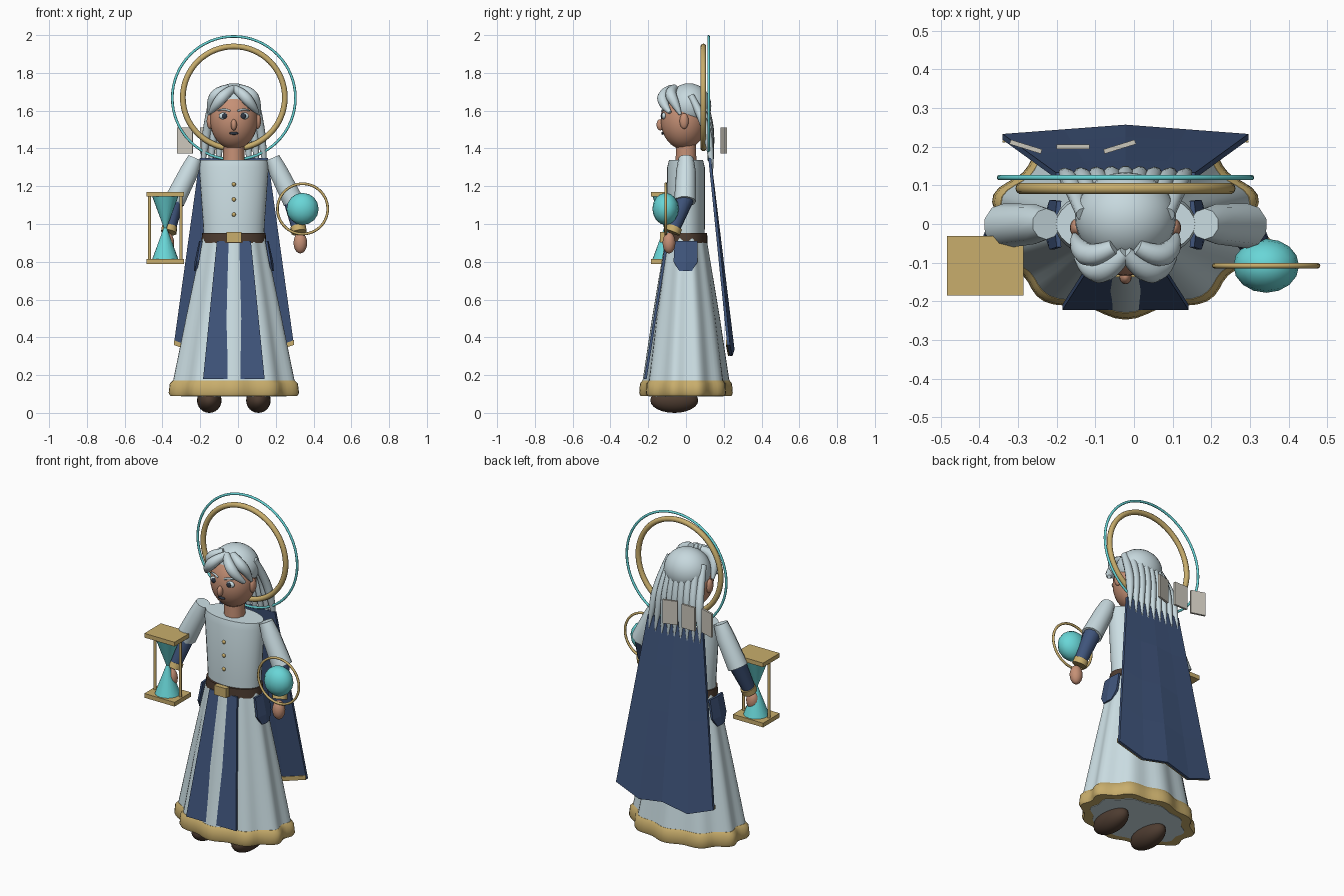
import bpy, bmesh, math
from mathutils import Vector

cube = bpy.data.objects.get("Cube")
if cube:
    bpy.data.objects.remove(cube)

CX = -0.022  # body centre line


def material(name, rgb):
    m = bpy.data.materials.new(name)
    m.use_nodes = True
    m.diffuse_color = (*rgb, 1)
    m.node_tree.nodes["Principled BSDF"].inputs["Base Color"].default_value = (*rgb, 1)
    return m


WHITE = material("pale cloth", (0.60, 0.73, 0.77))
HAIR = material("silver hair", (0.57, 0.69, 0.73))
BLUE = material("navy cloth", (0.05, 0.09, 0.20))
GOLD = material("gold", (0.58, 0.42, 0.15))
CYAN = material("cyan glow", (0.14, 0.67, 0.68))
SKIN = material("skin", (0.56, 0.28, 0.18))
BROWN = material("dark leather", (0.075, 0.045, 0.03))
PAPER = material("parchment", (0.60, 0.57, 0.50))
DARK = material("dark eye", (0.03, 0.04, 0.06))


def finish(ob, name, mat, smooth=True):
    ob.name = name
    ob.data.materials.append(mat)
    if smooth:
        bpy.ops.object.select_all(action='DESELECT')
        ob.select_set(True)
        bpy.context.view_layer.objects.active = ob
        bpy.ops.object.shade_smooth_by_angle(angle=math.radians(40))
    return ob


def mesh_object(bm, name, mat, smooth=True):
    bmesh.ops.recalc_face_normals(bm, faces=bm.faces)
    me = bpy.data.meshes.new(name)
    bm.to_mesh(me)
    bm.free()
    ob = bpy.data.objects.new(name, me)
    bpy.context.collection.objects.link(ob)
    return finish(ob, name, mat, smooth)


def ball(name, loc, size, mat, segs=24):
    bpy.ops.mesh.primitive_uv_sphere_add(segments=segs, ring_count=segs // 2, location=loc)
    ob = bpy.context.object
    ob.scale = size
    return finish(ob, name, mat)


def box(name, loc, size, mat, turn=0):
    bpy.ops.mesh.primitive_cube_add(size=1, location=loc, rotation=(0, 0, turn))
    ob = bpy.context.object
    ob.scale = size
    return finish(ob, name, mat, False)


def ring(name, loc, radius, tube, mat):
    bpy.ops.mesh.primitive_torus_add(location=loc, rotation=(math.pi / 2, 0, 0), major_radius=radius,
                                     minor_radius=tube, major_segments=64, minor_segments=10)
    return finish(bpy.context.object, name, mat)


def tube(name, points, radii, mat, kind='POLY'):
    """Tapered tube through points."""
    cu = bpy.data.curves.new(name, 'CURVE')
    cu.dimensions = '3D'
    cu.bevel_depth = 1
    cu.bevel_resolution = 3
    cu.use_fill_caps = True
    cu.resolution_u = 6
    sp = cu.splines.new(kind)
    sp.points.add(len(points) - 1)
    for p, co, r in zip(sp.points, points, radii):
        p.co = (*co, 1)
        p.radius = r
    if kind == 'NURBS':
        sp.order_u = 3
        sp.use_endpoint_u = True
    ob = bpy.data.objects.new(name, cu)
    bpy.context.collection.objects.link(ob)
    bpy.ops.object.select_all(action='DESELECT')
    ob.select_set(True)
    bpy.context.view_layer.objects.active = ob
    bpy.ops.object.convert(target='MESH')
    return finish(bpy.context.object, name, mat)


def loft(name, rings, mat, centre=(CX, 0), segs=32, folds=0):
    """Stack of elliptical rings (z, rx, ry, fold depth), capped."""
    bm = bmesh.new()
    loops = []
    for z, rx, ry, depth in rings:
        loop = []
        for i in range(segs):
            a = math.tau * i / segs
            k = 1 + depth * math.cos(folds * a)
            loop.append(bm.verts.new((centre[0] + rx * k * math.sin(a), centre[1] - ry * k * math.cos(a), z)))
        loops.append(loop)
    for lo, hi in zip(loops, loops[1:]):
        for i in range(segs):
            j = (i + 1) % segs
            bm.faces.new((lo[i], lo[j], hi[j], hi[i]))
    bm.faces.new(loops[0])
    bm.faces.new(loops[-1])
    return mesh_object(bm, name, mat)


def plate(name, grid, offset, mat):
    """Rows of points thickened along an offset."""
    bm = bmesh.new()
    rows = [[bm.verts.new(p) for p in row] for row in grid]
    for a, b in zip(rows, rows[1:]):
        for i in range(len(a) - 1):
            bm.faces.new((a[i], a[i + 1], b[i + 1], b[i]))
    ext = bmesh.ops.extrude_face_region(bm, geom=bm.faces[:], use_keep_orig=True)
    moved = [g for g in ext["geom"] if isinstance(g, bmesh.types.BMVert)]
    bmesh.ops.translate(bm, verts=moved, vec=Vector(offset))
    return mesh_object(bm, name, mat, False)


# Robe, hem, torso, belt
loft("robe_skirt", [(0.10, 0.335, 0.23, 0.045), (0.5, 0.255, 0.174, 0.035), (0.94, 0.165, 0.105, 0.01)],
     WHITE, segs=80, folds=10)
loft("robe_hem", [(0.09, 0.335, 0.231, 0.045), (0.105, 0.344, 0.237, 0.045), (0.155, 0.338, 0.233, 0.045),
                  (0.172, 0.322, 0.221, 0.045)], GOLD, segs=80, folds=10)
loft("robe_underside", [(0.087, 0.28, 0.19, 0.04), (0.095, 0.28, 0.19, 0.04)], WHITE, segs=80, folds=10)
loft("torso", [(0.92, 0.16, 0.098, 0), (1.0, 0.163, 0.1, 0), (1.3, 0.184, 0.1, 0), (1.34, 0.18, 0.09, 0)], WHITE)
loft("belt", [(0.90, 0.172, 0.114, 0), (0.953, 0.168, 0.112, 0)], BROWN)
box("belt_buckle", (CX, -0.122, 0.93), (0.08, 0.03, 0.055), GOLD)
for z in (1.05, 1.13, 1.21):
    ball("button", (CX, -0.1, z), (0.011, 0.009, 0.011), GOLD, 12)

# Front panel and side flaps
plate("front_panel", [[(CX - 0.09, -0.108, 0.91), (CX + 0.09, -0.108, 0.91)],
                      [(CX - 0.163, -0.222, 0.18), (CX + 0.163, -0.222, 0.18)]], (0, 0.014, 0), BLUE)

# Cape with uneven lower edge and gold lining strip
drop = (0.36, 0.30, 0.335, 0.305, 0.36)


def cape_row(t, lift=0, forward=0):
    row = []
    for i, low in enumerate(drop):
        u = i / 2 - 1
        z = 1.35 + (low + lift - 1.35) * t
        half, bow = 0.18 + 0.138 * t, 0.024 * t * (1 - abs(u))
        row.append((CX + u * half, 0.118 + 0.1 * t + bow - forward, z))
    return row


plate("cape", [cape_row(t / 4) for t in range(5)], (0, 0.015, 0), BLUE)
plate("cape_trim", [cape_row(1, 0.025, 0.002), cape_row(1, 0, 0.002)], (0, -0.005, 0), GOLD)

# Head, neck and face
tube("neck", [(CX, 0, 1.32), (CX, 0, 1.45)], [0.058, 0.055], SKIN)
ball("head", (CX, -0.012, 1.55), (0.126, 0.122, 0.155), SKIN, 32)
ball("nose", (CX, -0.136, 1.525), (0.016, 0.02, 0.03), SKIN, 16)
ball("mouth", (CX, -0.123, 1.48), (0.024, 0.008, 0.008), DARK, 16)
ball("hair_cap", (CX, 0.016, 1.625), (0.131, 0.118, 0.12), HAIR, 32)

for s, side in ((-1, "right"), (1, "left")):
    def at(x, y, z):
        return (CX + s * x, y, z)

    ball(side + "_eye", at(0.05, -0.116, 1.572), (0.03, 0.013, 0.019), WHITE, 16)
    ball(side + "_iris", at(0.05, -0.127, 1.572), (0.014, 0.007, 0.015), DARK, 16)
    tube(side + "_brow", [at(0.02, -0.127, 1.598), at(0.05, -0.122, 1.612), at(0.085, -0.1, 1.6)],
         [0.005, 0.007, 0.003], HAIR, 'NURBS')
    ball(side + "_ear", at(0.126, -0.01, 1.545), (0.018, 0.024, 0.042), SKIN, 16)
    # Parted fringe
    tube(side + "_fringe", [at(0.0, -0.075, 1.72), at(0.045, -0.125, 1.69), at(0.095, -0.12, 1.63),
                            at(0.125, -0.085, 1.59)], [0.018, 0.032, 0.028, 0.01], HAIR, 'NURBS')
    tube(side + "_side_lock", [at(0.03, -0.06, 1.72), at(0.085, -0.09, 1.70), at(0.125, -0.06, 1.64),
                               at(0.132, -0.03, 1.58)], [0.02, 0.032, 0.026, 0.008], HAIR, 'NURBS')
    # Arms
    tube(side + "_sleeve", [at(0.205, 0, 1.35), at(0.235, 0, 1.28), at(0.315, -0.005, 1.12)],
         [0.04, 0.052, 0.058], WHITE)
    tube(side + "_forearm", [at(0.305, 0.0, 1.15), at(0.343, -0.067, 0.975)], [0.05, 0.036], BLUE)
    tube(side + "_cuff", [at(0.34, -0.06, 0.985), at(0.345, -0.072, 0.955)], [0.042, 0.042], GOLD)
    ball(side + "_hand", at(0.352, -0.09, 0.9), (0.036, 0.034, 0.056), SKIN, 20)
    # Hip flaps and shoes
    plate(side + "_hip_flap", [[at(0.166, -0.06, 0.91), at(0.172, 0, 0.91), at(0.166, 0.06, 0.91)],
                               [at(0.185, -0.066, 0.8), at(0.196, 0, 0.8), at(0.185, 0.062, 0.8)],
                               [at(0.195, -0.035, 0.75), at(0.2, 0, 0.75), at(0.195, 0.03, 0.75)]],
          (s * 0.012, 0, 0), BLUE)
    ball(side + "_shoe", at(0.13, -0.062, 0.066), (0.065, 0.127, 0.066), BROWN)

# Long strands down the back
for i in range(9):
    u = i / 4 - 1
    edge = 0.03 * u * u
    tube("back_strand", [(CX + u * 0.11, 0.085 - edge * 2, 1.68), (CX + u * 0.135, 0.125 - edge, 1.55),
                         (CX + u * 0.155, 0.13, 1.4), (CX + u * 0.168, 0.138, 1.24 + edge)],
         [0.018, 0.024, 0.022, 0.003], HAIR, 'NURBS')

# Halo rings
ring("outer_halo", (CX, 0.12, 1.667), 0.326, 0.007, CYAN)
ring("inner_halo", (CX, 0.092, 1.67), 0.27, 0.015, GOLD)

# Floating pages
for x, turn in ((-0.28, -0.3), (-0.158, 0), (-0.037, 0.3)):
    box("floating_page", (x, 0.2, 1.442), (0.085, 0.012, 0.14), PAPER, turn)

# Orb and its ring
ball("orb", (0.342, -0.108, 1.08), (0.085, 0.07, 0.085), CYAN, 16)
ring("orb_ring", (0.342, -0.108, 1.08), 0.133, 0.007, GOLD)

# Hourglass
HX, HY = -0.385, -0.108
for z in (0.802, 1.158):
    box("hourglass_plate", (HX, HY, z), (0.198, 0.155, 0.025), GOLD)
loft("hourglass_glass", [(0.812, 0.07, 0.07, 0), (0.98, 0.008, 0.008, 0), (1.148, 0.07, 0.07, 0)],
     CYAN, (HX, HY), 20)
for s in (-1, 1):
    tube("hourglass_post", [(HX + s * 0.083, HY, 0.8), (HX + s * 0.083, HY, 1.16)], [0.008, 0.008], GOLD)
